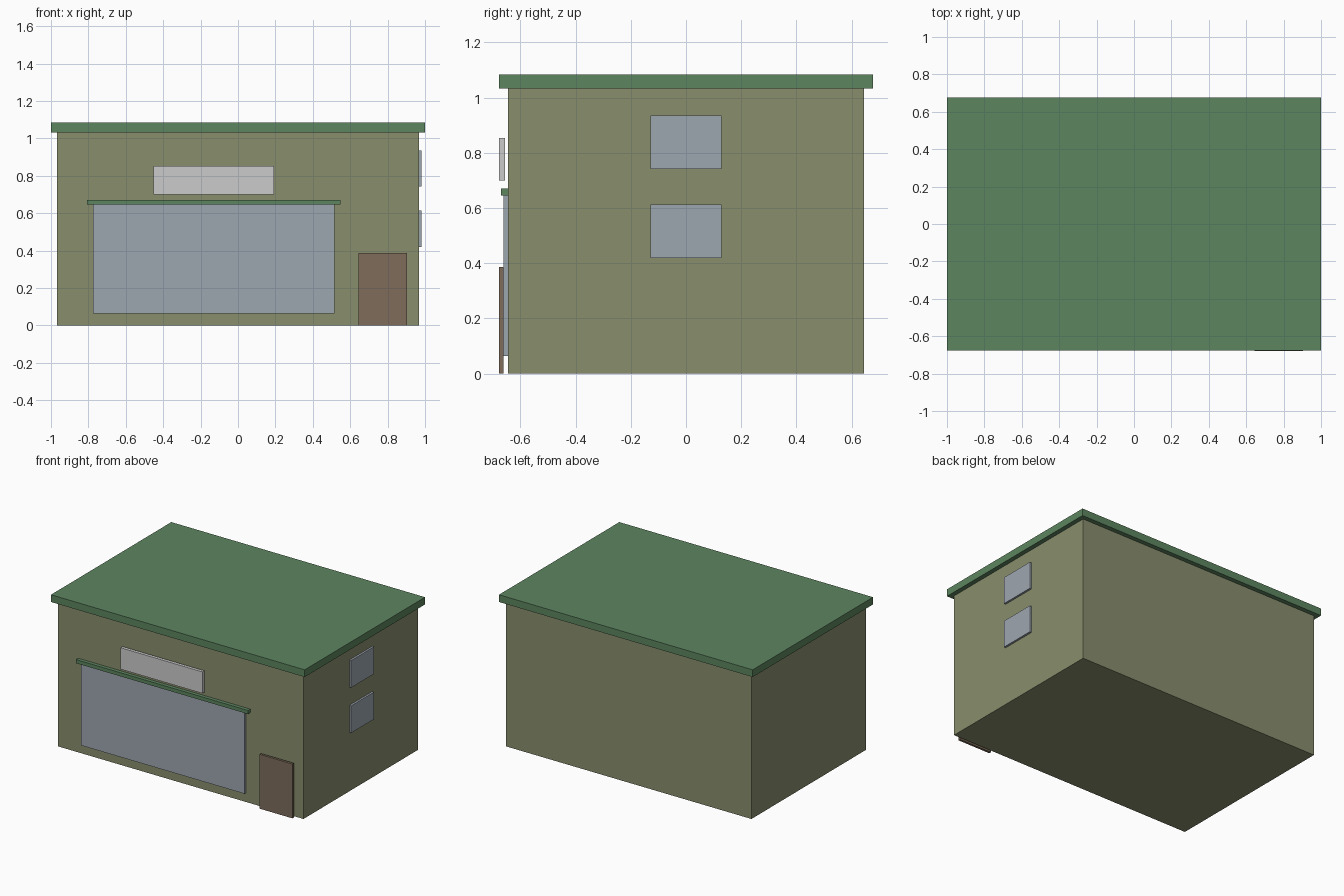
import bpy

if "Cube" in bpy.data.objects:
    bpy.data.objects.remove(bpy.data.objects["Cube"])

U = 1 / 31   # module: the roof is 62 modules wide


def paint(name, rgb):
    m = bpy.data.materials.new(name)
    m.diffuse_color = (*rgb, 1)
    m.use_nodes = True
    m.node_tree.nodes["Principled BSDF"].inputs["Base Color"].default_value = m.diffuse_color
    return m


def box(name, x, y, z, mat=None):
    """Box spanning the (min, max) ranges x, y, z."""
    spans = (x, y, z)
    bpy.ops.mesh.primitive_cube_add(size=1, location=[(a + b) / 2 for a, b in spans])
    ob = bpy.context.object
    ob.name = name
    ob.scale = [b - a for a, b in spans]
    bpy.ops.object.transform_apply(location=False, rotation=False, scale=True)
    if mat:
        ob.data.materials.append(mat)
    return ob


olive = paint("olive_wall", (0.25, 0.275, 0.155))
green = paint("green_trim", (0.11, 0.235, 0.115))
glass = paint("pale_glass", (0.34, 0.385, 0.435))
brown = paint("brown_door", (0.21, 0.15, 0.105))

# Main block and overhanging flat roof
WX, WY, WZ = 30 * U, 20 * U, 32 * U
box("walls", (-WX, WX), (-WY, WY), (0, WZ), olive)
box("roof", (-1, 1), (-21 * U, 21 * U), (WZ, WZ + 1.6 * U), green)

# Shop window with its ledge awning
cx = -4 * U
box("shop_window", (cx - 20 * U, cx + 20 * U), (-WY - 0.5 * U, -WY), (2 * U, 20 * U), glass)
box("awning", (cx - 21 * U, cx + 21 * U), (-WY - 0.8 * U, -WY), (20 * U, 20.8 * U), green)

# Blank sign board, standing slightly off the wall
box("sign_board", (cx - 10 * U, cx + 10 * U), (-21 * U, -WY - 0.3 * U), (0.70, 0.853))

# Door, standing slightly off the wall
box("door", (20 * U, 28 * U), (-21.02 * U, -WY - 0.5 * U), (0, 12 * U), brown)

# Two stacked windows on the right side
for name, z in (("lower_side_window", 13), ("upper_side_window", 23)):
    box(name, (WX, WX + 0.45 * U), (-4 * U, 4 * U), (z * U, (z + 6) * U), glass)
